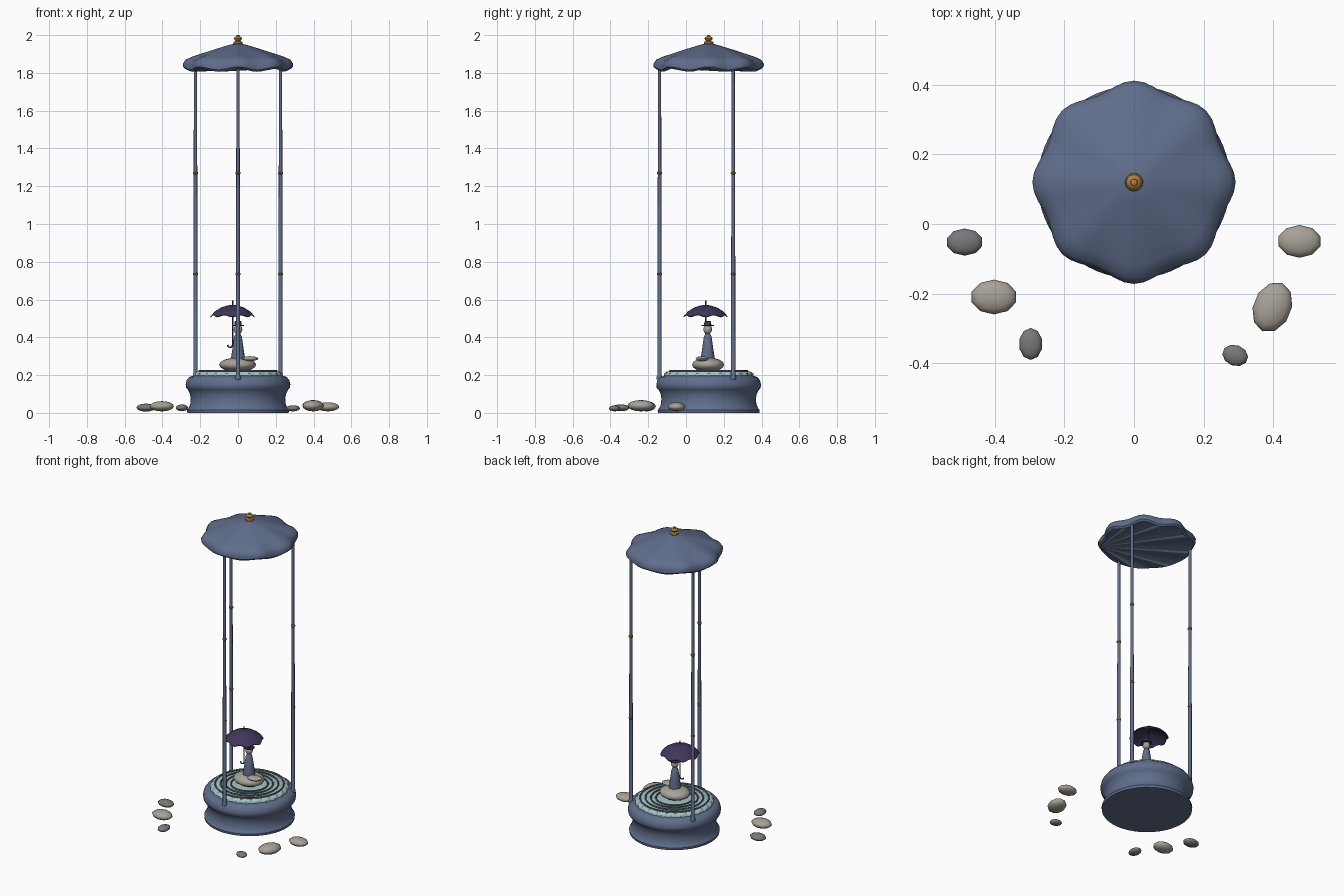
import bpy, bmesh, math
from mathutils import Vector

if "Cube" in bpy.data.objects:
    bpy.data.objects.remove(bpy.data.objects["Cube"])

CY = 0.12  # centre of the pavilion in y


def mat(name, hexcol):
    def lin(c):
        c /= 255
        return c / 12.92 if c <= 0.04045 else ((c + 0.055) / 1.055) ** 2.4
    m = bpy.data.materials.new(name)
    m.diffuse_color = (lin(hexcol >> 16), lin(hexcol >> 8 & 255), lin(hexcol & 255), 1)
    m.use_nodes = True
    m.node_tree.nodes["Principled BSDF"].inputs["Base Color"].default_value = m.diffuse_color
    return m


BLUE = mat("slate blue", 0x606E8C)
PALE = mat("pale water", 0xA9C4C6)
RIPPLE = mat("ripple grey", 0x5C7078)
GOLD = mat("bronze gold", 0xB5823E)
PURPLE = mat("dark purple", 0x40365A)
STONE = mat("light stone", 0xA8A298)
GREY = mat("grey stone", 0x78787A)


def finish(bm, name, mats, angle=40):
    bmesh.ops.recalc_face_normals(bm, faces=bm.faces)
    me = bpy.data.meshes.new(name)
    bm.to_mesh(me)
    bm.free()
    for m in mats:
        me.materials.append(m)
    ob = bpy.data.objects.new(name, me)
    bpy.context.collection.objects.link(ob)
    bpy.ops.object.select_all(action='DESELECT')
    ob.select_set(True)
    bpy.context.view_layer.objects.active = ob
    bpy.ops.object.shade_smooth_by_angle(angle=math.radians(angle))
    return ob


def lathe(name, profile, m, n=48, at=(0, CY), lobes=0, closed=False, warp=None):
    """Revolve (radius, z) points; warp(i, angle, r, z) may bend each ring."""
    bm = bmesh.new()
    rings = []
    for i, (r, z) in enumerate(profile):
        ring = []
        for k in range(n):
            a = 2 * math.pi * k / n
            rr, zz = warp(i, a, r, z) if warp else (r, z)
            ring.append(bm.verts.new((at[0] + rr * math.cos(a), at[1] + rr * math.sin(a), zz)))
        rings.append(ring)
    pairs = list(zip(rings, rings[1:])) + ([(rings[-1], rings[0])] if closed else [])
    for lo, hi in pairs:
        for k in range(n):
            j = (k + 1) % n
            bm.faces.new((lo[k], lo[j], hi[j], hi[k]))
    if not closed:
        bm.faces.new(rings[0][::-1])
        bm.faces.new(rings[-1])
    return finish(bm, name, [m])


def ellipsoid(name, c, s, m, rot=0, seg=10, rings=8):
    bm = bmesh.new()
    bmesh.ops.create_uvsphere(bm, u_segments=seg, v_segments=rings, radius=1)
    cr, sr = math.cos(rot), math.sin(rot)
    for v in bm.verts:
        x, y, z = v.co.x * s[0], v.co.y * s[1], v.co.z * s[2]
        v.co = Vector((c[0] + x * cr - y * sr, c[1] + x * sr + y * cr, c[2] + z))
    return finish(bm, name, [m], 60)


# Pedestal basin
lathe("pedestal", [(0.268, 0), (0.27, 0.015), (0.262, 0.025), (0.253, 0.045), (0.25, 0.075),
                   (0.254, 0.1), (0.265, 0.122), (0.275, 0.132), (0.277, 0.15), (0.272, 0.172),
                   (0.258, 0.19), (0.235, 0.197)], BLUE, 64)

# Water sheet with rippled edge, and ripple rings
lathe("water", [(0.232, 0.192), (0.232, 0.208), (0.222, 0.218), (0.02, 0.218)], PALE, 96,
      warp=lambda i, a, r, z: (r + (0.005 * math.cos(24 * a) if i < 2 else 0), z))
for i, r in enumerate((0.205, 0.172, 0.14, 0.11)):
    t = 0.005
    lathe(f"ripple_{i + 1}", [(r + t * math.cos(q * math.pi / 3), 0.221 + 0.006 * math.sin(q * math.pi / 3))
                              for q in range(6)], RIPPLE, 64, closed=True)

# Three posts with bronze knots
for i in range(3):
    a = math.radians(30 + 120 * i)
    p = (0.26 * math.cos(a), CY + 0.26 * math.sin(a))
    lathe(f"post_{i + 1}", [(0.015, 0.178), (0.016, 0.19), (0.011, 0.2), (0.011, 0.735),
                            (0.0095, 1.27), (0.0085, 1.835)], BLUE, 12, p)
    for j, z in enumerate((0.735, 1.27)):
        lathe(f"post_knot_{i + 1}_{j + 1}", [(0.009, z - 0.008), (0.0135, z - 0.003),
                                             (0.0135, z + 0.003), (0.009, z + 0.008)], GOLD, 12, p)


# Scalloped canopy, eight soft lobes
def canopy_warp(i, a, r, z):
    w = min(1, r / 0.28) ** 2
    c = math.cos(8 * a)
    return r * (1 + 0.04 * w * c), z + (0.008 * c if i < 2 else 0.003 * w * c)


canopy = lathe("canopy", [(0.270, 1.814), (0.280, 1.824), (0.281, 1.845), (0.268, 1.867), (0.235, 1.884),
                          (0.18, 1.904), (0.12, 1.925), (0.06, 1.944), (0.02, 1.955)], BLUE, 64,
               warp=canopy_warp)
# canopy underside: fan of flat folds, a few of them pale
canopy.data.materials.append(PALE)
bm = bmesh.new()
bm.from_mesh(canopy.data)
cap = min((f for f in bm.faces if len(f.verts) > 4), key=lambda f: f.calc_center_median().z)
rim = list(cap.verts)
rim.sort(key=lambda v: (math.atan2(v.co.y - CY, v.co.x) + math.radians(45)) % (2 * math.pi))
bmesh.ops.delete(bm, geom=[cap], context='FACES_ONLY')
for k in range(1, len(rim) - 1):
    f = bm.faces.new((rim[0], rim[k + 1], rim[k]))
    f.material_index = 1 if k % 8 in (3,) else 0
bm.to_mesh(canopy.data)
bm.free()

# Bronze finial
lathe("finial", [(0.02, 1.948), (0.026, 1.956), (0.024, 1.964), (0.012, 1.969), (0.018, 1.975),
                 (0.022, 1.982), (0.018, 1.989), (0.01, 1.993), (0.009, 1.998), (0.003, 2.0)], GOLD, 20)

# Rock seat
ellipsoid("rock_seat", (-0.002, 0.117, 0.255), (0.098, 0.085, 0.038), STONE, 0, 12)
ellipsoid("rock_ledge", (0.062, 0.085, 0.287), (0.047, 0.035, 0.013), STONE, 0.2)

# Seated figure
F = (0, 0.115)
lathe("robe", [(0.037, 0.275), (0.037, 0.29), (0.028, 0.35), (0.02, 0.405), (0.012, 0.42), (0.009, 0.428)],
      BLUE, 20, F)
ellipsoid("head", (0, F[1], 0.442), (0.023, 0.023, 0.025), STONE, 0, 16, 10)
lathe("hat", [(0.033, 0.459), (0.033, 0.464), (0.019, 0.466), (0.018, 0.484), (0.012, 0.487)], PURPLE, 20, F)


# Parasol with scalloped rim and hooked handle
def parasol_warp(i, a, r, z):
    c = math.cos(8 * a)
    edge = 1 if i in (4, 5) else 0
    return r * (1 + 0.03 * edge * c), z - 0.005 * edge * c


P = (-0.029, 0.104)
lathe("parasol", [(0.004, 0.563), (0.03, 0.557), (0.06, 0.545), (0.09, 0.527), (0.112, 0.511),
                  (0.114, 0.515), (0.094, 0.537), (0.062, 0.557), (0.03, 0.568), (0.004, 0.572)],
      PURPLE, 64, P, warp=parasol_warp)
cu = bpy.data.curves.new("parasol_handle", 'CURVE')
cu.dimensions = '3D'
cu.bevel_depth = 0.004
cu.bevel_resolution = 2
cu.use_fill_caps = True
pts = [(0, 0.595), (0, 0.36)] + [(-0.013 + 0.013 * math.cos(q * math.pi / 6), 0.36 - 0.013 * math.sin(q * math.pi / 6))
                                 for q in range(1, 7)]
sp = cu.splines.new('POLY')
sp.points.add(len(pts) - 1)
for q, (x, z) in zip(sp.points, pts):
    q.co = (P[0] + x, P[1], z, 1)
cu.materials.append(PURPLE)
bpy.context.collection.objects.link(bpy.data.objects.new("parasol_handle", cu))

# Stones scattered on the ground
stones = [(-0.487, -0.052, 0.028, 0.053, 0.039, 0.021, 0, GREY),
          (-0.403, -0.21, 0.035, 0.067, 0.050, 0.027, 0, STONE),
          (-0.297, -0.345, 0.027, 0.034, 0.046, 0.018, 0, GREY),
          (0.476, -0.05, 0.032, 0.063, 0.047, 0.024, 0, STONE),
          (0.398, -0.239, 0.038, 0.055, 0.075, 0.030, -22, STONE),
          (0.291, -0.378, 0.024, 0.038, 0.030, 0.016, -20, GREY)]
for i, (x, y, z, a, b, c, r, m) in enumerate(stones):
    ellipsoid(f"stone_{i + 1}", (x, y, z), (a, b, c), m, math.radians(r))
